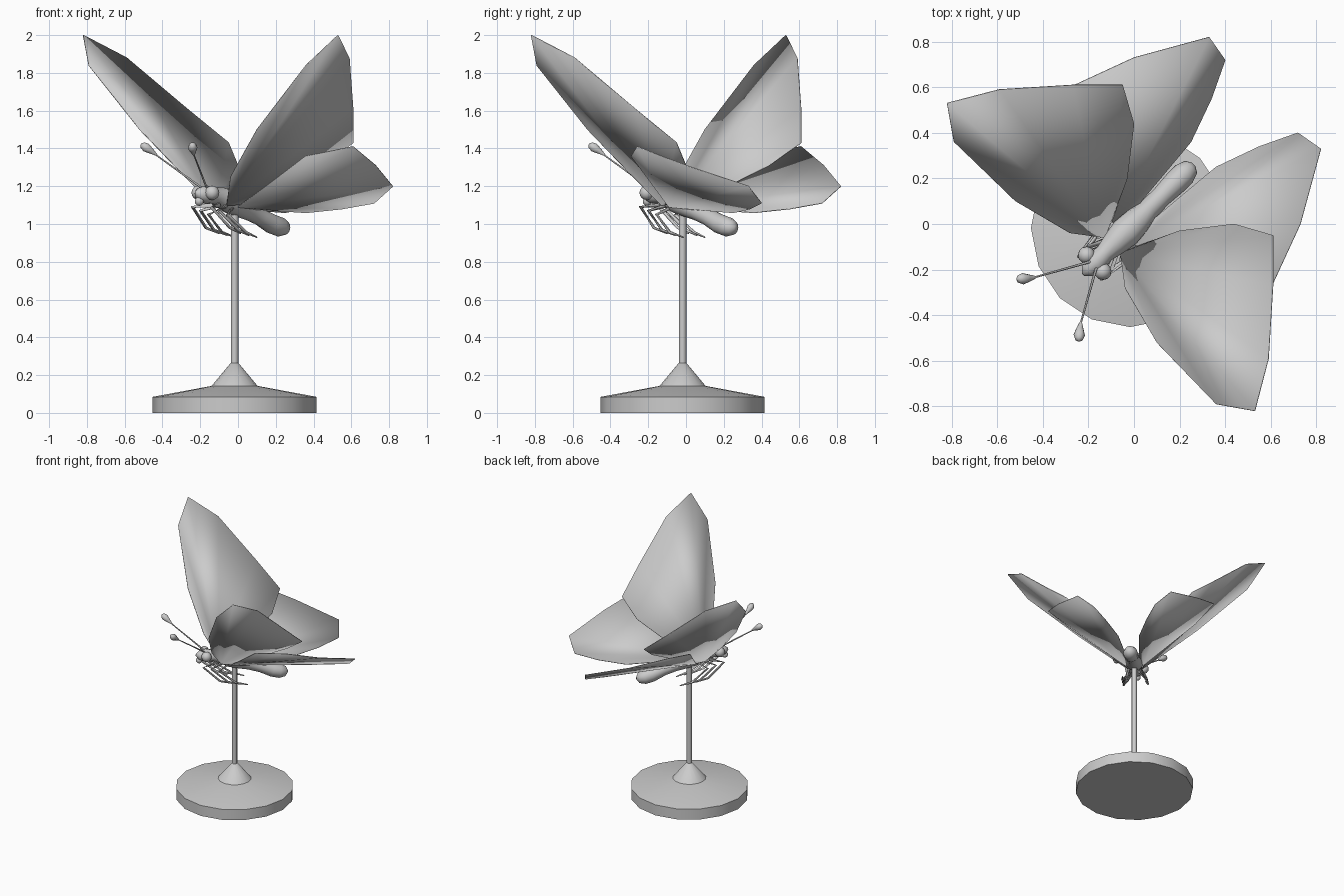
import bpy, bmesh, math
from mathutils import Vector

if "Cube" in bpy.data.objects:
    bpy.data.objects.remove(bpy.data.objects["Cube"])

grey = bpy.data.materials.new("plain_grey")
grey.diffuse_color = (0.6, 0.6, 0.6, 1)
grey.use_nodes = True
grey.node_tree.nodes["Principled BSDF"].inputs["Base Color"].default_value = grey.diffuse_color


def finish(name, bm, angle=40):
    bmesh.ops.recalc_face_normals(bm, faces=bm.faces)
    me = bpy.data.meshes.new(name)
    bm.to_mesh(me)
    bm.free()
    ob = bpy.data.objects.new(name, me)
    bpy.context.collection.objects.link(ob)
    me.materials.append(grey)
    bpy.ops.object.select_all(action='DESELECT')
    ob.select_set(True)
    bpy.context.view_layer.objects.active = ob
    bpy.ops.object.shade_smooth_by_angle(angle=math.radians(angle))
    return ob


def tube(name, points, radii, sides=8, angle=60):
    """Loft rings of given radius along a path, capped at both ends."""
    bm = bmesh.new()
    pts = [Vector(p) for p in points]
    rings = []
    for i, p in enumerate(pts):
        d = (pts[min(i + 1, len(pts) - 1)] - pts[max(i - 1, 0)]).normalized()
        ref = Vector((0, 0, 1)) if abs(d.z) < 0.9 else Vector((1, 0, 0))
        u = d.cross(ref).normalized()
        v = u.cross(d)
        rings.append([bm.verts.new(p + radii[i] * (u * math.cos(a) + v * math.sin(a)))
                      for a in (2 * math.pi * k / sides for k in range(sides))])
    for r0, r1 in zip(rings, rings[1:]):
        for k in range(sides):
            n = (k + 1) % sides
            bm.faces.new((r0[k], r0[n], r1[n], r1[k]))
    bm.faces.new(rings[0])
    bm.faces.new(rings[-1])
    return finish(name, bm, angle)


def ball(name, centre, radius):
    bm = bmesh.new()
    bmesh.ops.create_uvsphere(bm, u_segments=12, v_segments=8, radius=radius)
    bmesh.ops.translate(bm, verts=bm.verts, vec=centre)
    return finish(name, bm, 60)


def wing(name, points):
    """Thin sheet fanned out from the root, which is the first point."""
    bm = bmesh.new()
    vs = [bm.verts.new(p) for p in points]
    for a, b in zip(vs[1:], vs[2:]):
        bm.faces.new((vs[0], a, b))
    ob = finish(name, bm, 40)
    mod = ob.modifiers.new("thickness", 'SOLIDIFY')
    mod.thickness = 0.005
    mod.offset = 0


def swap(points):
    """Mirror across the body's diagonal plane."""
    return [(y, x, z) for x, y, z in points]


def body_point(b, s, z):
    """Distance along the body, sideways offset and height to world."""
    return ((b + s) / math.sqrt(2), (b - s) / math.sqrt(2), z)


# Stand: disc base, cone collar and thin pole
c = -0.018
tube("base", [(c, c, 0), (c, c, 0.085), (c, c, 0.145)], [0.434, 0.434, 0.11], 16, 35)
tube("collar", [(c, c, 0.13), (c, c, 0.145), (c, c, 0.265)], [0.135, 0.12, 0.02], 16)
tube("pole", [(c, c, 0.25), (c, c, 1.1)], [0.02, 0.02], 8)

# Body: head, thorax and abdomen in one loft
body = [(-0.222, 1.165, 0.008), (-0.205, 1.16, 0.034), (-0.17, 1.155, 0.05),
        (-0.13, 1.15, 0.042), (-0.09, 1.14, 0.055), (-0.04, 1.12, 0.068),
        (0.01, 1.095, 0.062), (0.06, 1.065, 0.048), (0.12, 1.035, 0.046),
        (0.18, 1.0, 0.053), (0.22, 0.985, 0.053), (0.25, 0.98, 0.038),
        (0.262, 0.98, 0.01)]
tube("body", [(t, t, z) for t, z, r in body], [r for t, z, r in body], 12, 70)
ball("mouth", (-0.205, -0.205, 1.12), 0.024)

forewing = [(-0.06, -0.13, 1.1), (-0.04, -0.28, 1.25), (0.1, -0.52, 1.5),
            (0.36, -0.79, 1.84), (0.53, -0.82, 2.0), (0.59, -0.59, 1.88),
            (0.61, -0.27, 1.61), (0.61, -0.05, 1.43), (0.44, 0, 1.31),
            (0.2, -0.03, 1.19), (0.01, -0.1, 1.1)]
hindwing = [(0.0, -0.09, 1.09), (0.36, -0.29, 1.36), (0.61, -0.26, 1.41),
            (0.73, 0.0, 1.31), (0.82, 0.33, 1.2), (0.72, 0.4, 1.11),
            (0.55, 0.34, 1.08), (0.36, 0.25, 1.06), (0.06, 0.0, 1.08)]
feeler = [(-0.165, -0.19, 1.19), (-0.235, -0.44, 1.37)]
club = [(-0.233, -0.43, 1.365), (-0.238, -0.465, 1.39), (-0.24, -0.487, 1.405),
        (-0.241, -0.505, 1.418), (-0.242, -0.513, 1.423)]

for side, flip in (("right", list), ("left", swap)):
    wing(side + "_forewing", flip(forewing))
    wing(side + "_hindwing", flip(hindwing))
    # Antenna with a teardrop club
    tube(side + "_antenna", flip(feeler), [0.006, 0.004], 6)
    tube(side + "_antenna_club", flip(club), [0.005, 0.018, 0.025, 0.018, 0.005], 10)
    ball(side + "_eye", flip([(-0.137, -0.208, 1.165)])[0], 0.038)
    # Three bent legs, folded back under the thorax
    sign = 1 if side == "right" else -1
    for i, name in enumerate(("front", "middle", "rear")):
        b = -0.17 + 0.06 * i
        path = [(b, 0.025, 1.1), (b - 0.1, 0.07, 1.09 - 0.02 * i),
                (b + 0.02, 0.09, 0.98 - 0.012 * i), (b + 0.11, 0.08, 0.95 - 0.01 * i)]
        tube(f"{side}_{name}_leg", [body_point(p, sign * s, z) for p, s, z in path],
             [0.013, 0.01, 0.008, 0.004], 6)
